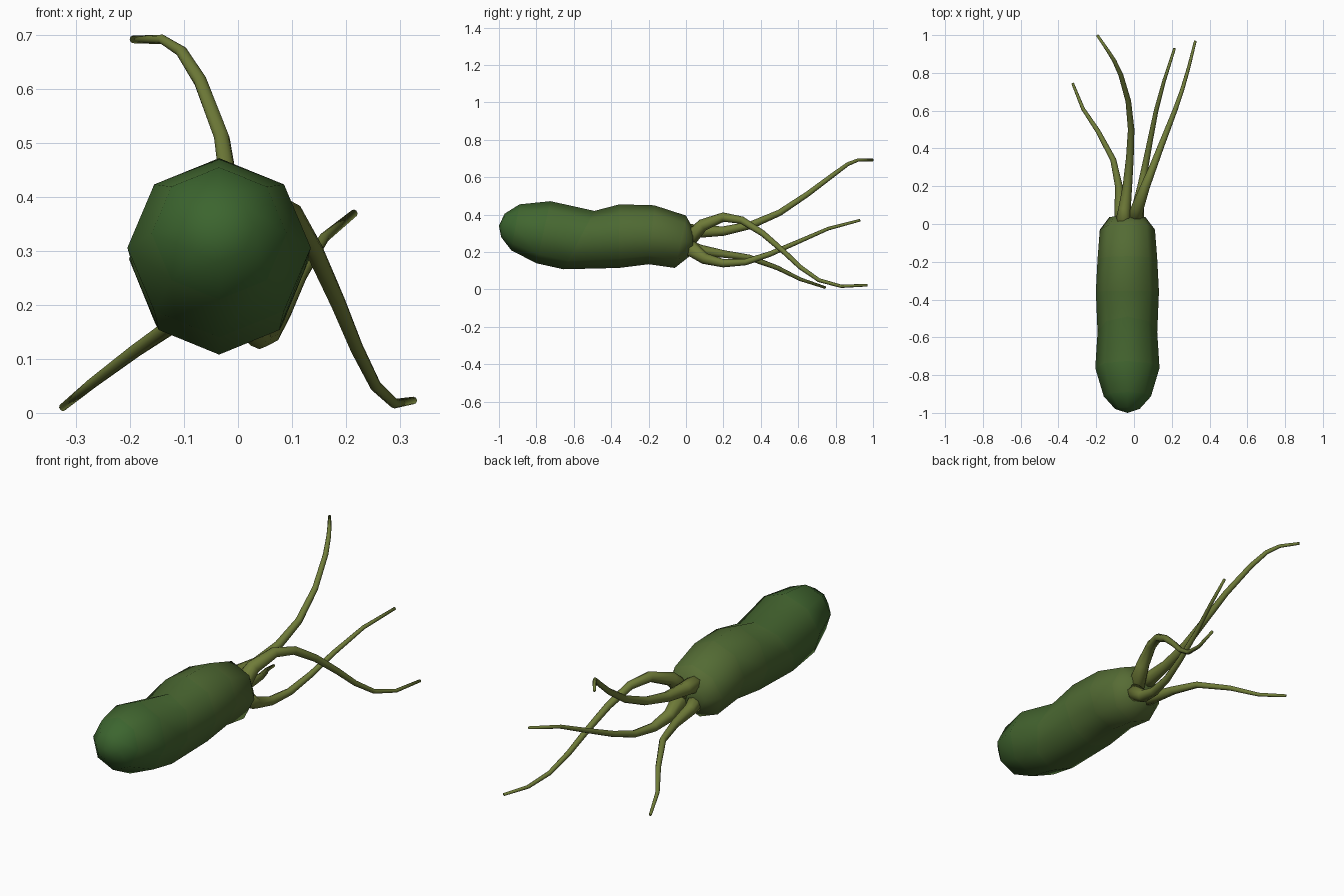
import bpy, bmesh, math
from mathutils import Vector

if "Cube" in bpy.data.objects:
    bpy.data.objects.remove(bpy.data.objects["Cube"])


def material(name, rgb):
    m = bpy.data.materials.new(name)
    m.diffuse_color = (*rgb, 1)
    m.use_nodes = True
    m.node_tree.nodes["Principled BSDF"].inputs["Base Color"].default_value = m.diffuse_color
    return m


def loft(name, rings, start, end, mats):
    """Skin a list of rings and close both ends with a tip point."""
    bm = bmesh.new()
    loops = [[bm.verts.new(p) for p in r] for r in rings]
    n = len(loops[0])
    a, b = bm.verts.new(start), bm.verts.new(end)
    for i in range(n):
        j = (i + 1) % n
        bm.faces.new((a, loops[0][j], loops[0][i]))
        bm.faces.new((b, loops[-1][i], loops[-1][j])).material_index = len(mats) - 1
        for k in range(len(loops) - 1):
            f = bm.faces.new((loops[k][i], loops[k][j], loops[k + 1][j], loops[k + 1][i]))
            f.material_index = min(k, len(mats) - 1)
    bmesh.ops.recalc_face_normals(bm, faces=bm.faces)
    for f in bm.faces:
        f.smooth = True
    me = bpy.data.meshes.new(name)
    bm.to_mesh(me)
    bm.free()
    for m in mats:
        me.materials.append(m)
    ob = bpy.data.objects.new(name, me)
    bpy.context.collection.objects.link(ob)
    return ob


# Body: tilted octagon sections (top y, top z, bottom y, bottom z, half width)
CX = -0.035
sections = [
    (-0.97, 0.405, -0.988, 0.28, 0.065),
    (-0.89, 0.455, -0.935, 0.21, 0.125),
    (-0.725, 0.472, -0.80, 0.14, 0.170),
    (-0.49, 0.42, -0.655, 0.108, 0.158),
    (-0.355, 0.455, -0.36, 0.115, 0.167),
    (-0.17, 0.45, -0.20, 0.135, 0.158),
    (0.0, 0.395, -0.06, 0.115, 0.146),
    (0.04, 0.32, 0.035, 0.19, 0.095),
]
rings = []
for ty, tz, by, bz, hw in sections:
    top, bot = Vector((CX, ty, tz)), Vector((CX, by, bz))
    mid, up = (top + bot) / 2, (top - bot) / 2
    rings.append([mid + up * math.cos(t) + Vector((hw * math.sin(t), 0, 0))
                  for t in (math.tau * i / 8 for i in range(8))])

# Green fades to olive toward the tail
front, rear = Vector((0.045, 0.13, 0.028)), Vector((0.095, 0.15, 0.035))
shades = [material(f"body_green_{i}", front.lerp(rear, i / 6)) for i in range(7)]
loft("body", rings, (CX, -1.0, 0.34), (CX, 0.04, 0.255), shades)

# Tail filaments: centre-line points running backward
paths = {
    "lower_left_filament": [(-0.06, -0.02, 0.23), (-0.075, 0.08, 0.21), (-0.08, 0.2, 0.19),
                            (-0.11, 0.34, 0.17), (-0.19, 0.49, 0.115),
                            (-0.27, 0.61, 0.055), (-0.325, 0.745, 0.01)],
    "upper_filament": [(-0.06, -0.02, 0.31), (-0.05, 0.08, 0.31), (-0.035, 0.2, 0.312),
                       (-0.022, 0.35, 0.345), (-0.015, 0.5, 0.41), (-0.03, 0.65, 0.51),
                       (-0.07, 0.79, 0.615), (-0.105, 0.865, 0.67), (-0.14, 0.92, 0.692),
                       (-0.195, 1.0, 0.692)],
    "lower_right_filament": [(0.01, 0.0, 0.24), (0.022, 0.1, 0.165), (0.04, 0.2, 0.14),
                             (0.062, 0.32, 0.147), (0.087, 0.45, 0.19), (0.117, 0.6, 0.255),
                             (0.16, 0.76, 0.325), (0.215, 0.93, 0.37)],
    "upper_right_filament": [(-0.005, 0.0, 0.25), (0.02, 0.09, 0.345), (0.06, 0.2, 0.387),
                             (0.1, 0.3, 0.37), (0.142, 0.41, 0.3), (0.185, 0.52, 0.205),
                             (0.22, 0.61, 0.12), (0.255, 0.71, 0.05), (0.29, 0.83, 0.017),
                             (0.325, 0.97, 0.023)],
}
olive = material("olive", (0.16, 0.2, 0.04))
for name, pts in paths.items():
    pts = [Vector(p) for p in pts]
    tube = []
    for i, p in enumerate(pts):
        d = (pts[min(i + 1, len(pts) - 1)] - pts[max(i - 1, 0)]).normalized()
        side = d.cross(Vector((0, 0, 1))).normalized()
        up = side.cross(d)
        t = i / (len(pts) - 1)
        r = 0.007 + 0.017 * (1 - t) + 0.022 * (1 - t) ** 6
        tube.append([p + (side * math.cos(a) + up * math.sin(a)) * r
                     for a in (math.tau * k / 8 for k in range(8))])
    loft(name, tube, pts[0], pts[-1], [olive])
